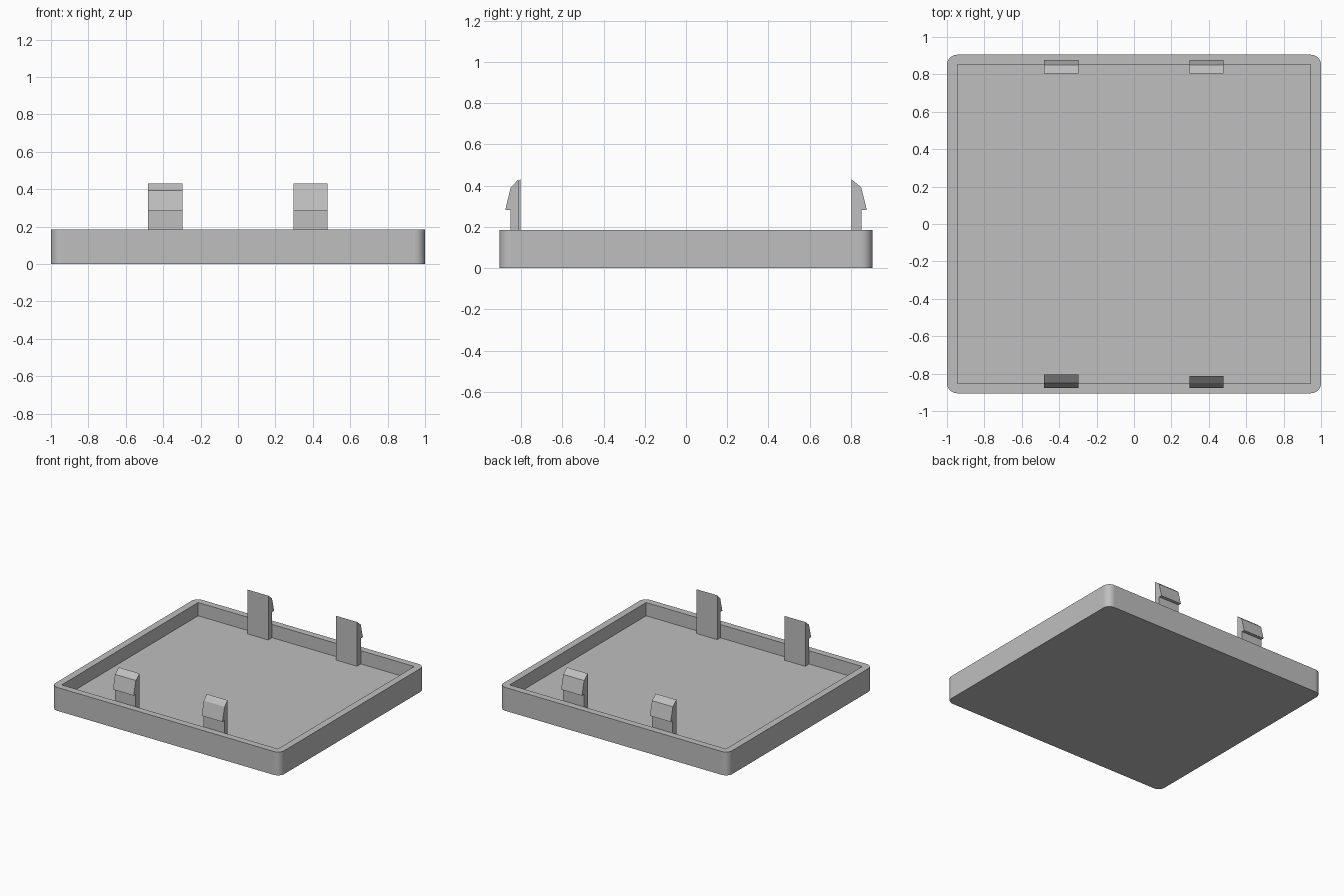
import bpy, bmesh, math

cube = bpy.data.objects.get("Cube")
if cube:
    bpy.data.objects.remove(cube, do_unlink=True)

grey = bpy.data.materials.new("light_grey_plastic")
grey.use_nodes = True
colour = (0.52, 0.52, 0.52, 1)
grey.diffuse_color = colour
grey.node_tree.nodes["Principled BSDF"].inputs["Base Color"].default_value = colour

HALF_X, HALF_Y, HEIGHT = 1.0, 0.905, 0.185
INNER_X, INNER_Y, FLOOR = 0.945, 0.852, 0.08
RADIUS, STEPS = 0.055, 8


def finish(name, bm):
    bmesh.ops.recalc_face_normals(bm, faces=bm.faces)
    mesh = bpy.data.meshes.new(name)
    bm.to_mesh(mesh)
    bm.free()
    mesh.materials.append(grey)
    obj = bpy.data.objects.new(name, mesh)
    bpy.context.collection.objects.link(obj)
    return obj


def rounded_outline():
    points = []
    for i, (sx, sy) in enumerate([(1, 1), (-1, 1), (-1, -1), (1, -1)]):
        for k in range(STEPS + 1):
            a = math.pi / 2 * (i + k / STEPS)
            points.append((sx * (HALF_X - RADIUS) + RADIUS * math.cos(a),
                           sy * (HALF_Y - RADIUS) + RADIUS * math.sin(a)))
    return points


def make_tray():
    bm = bmesh.new()
    outline = rounded_outline()
    low = [bm.verts.new((x, y, 0)) for x, y in outline]
    high = [bm.verts.new((x, y, HEIGHT)) for x, y in outline]
    corners = [(INNER_X, INNER_Y), (-INNER_X, INNER_Y),
               (-INNER_X, -INNER_Y), (INNER_X, -INNER_Y)]
    lip = [bm.verts.new((x, y, HEIGHT)) for x, y in corners]
    base = [bm.verts.new((x, y, FLOOR)) for x, y in corners]
    # underside, inside floor and outer wall
    bm.faces.new(low[::-1])
    bm.faces.new(base)
    n = len(low)
    for i in range(n):
        j = (i + 1) % n
        side = bm.faces.new((low[i], low[j], high[j], high[i]))
        side.smooth = (i % (STEPS + 1)) != STEPS
    # inner walls and flat rim with rounded outer corners
    for c in range(4):
        d = (c + 1) % 4
        bm.faces.new((base[d], base[c], lip[c], lip[d]))
        first = c * (STEPS + 1)
        for k in range(STEPS):
            bm.faces.new((high[first + k], high[first + k + 1], lip[c]))
        bm.faces.new((high[first + STEPS], high[(first + STEPS + 1) % n],
                      lip[d], lip[c]))
    return finish("tray", bm)


def make_clip(name, x, side, inner):
    # snap hook profile: distance from centre line, height
    profile = [(inner, FLOOR), (INNER_Y, FLOOR), (INNER_Y, 0.283),
               (0.877, 0.283), (0.85, 0.392), (inner, 0.43)]
    bm = bmesh.new()
    face = bm.faces.new([bm.verts.new((x - 0.091, side * y, z))
                         for y, z in profile])
    out = bmesh.ops.extrude_face_region(bm, geom=[face])
    moved = [v for v in out["geom"] if isinstance(v, bmesh.types.BMVert)]
    bmesh.ops.translate(bm, verts=moved, vec=(0.182, 0, 0))
    return finish(name, bm)


make_tray()
for label, x in (("left", 0.387), ("right", -0.389)):
    make_clip("back_clip_" + label, x, 1, 0.804)
    make_clip("front_clip_" + label, x, -1, 0.813 if x > 0 else 0.804)
